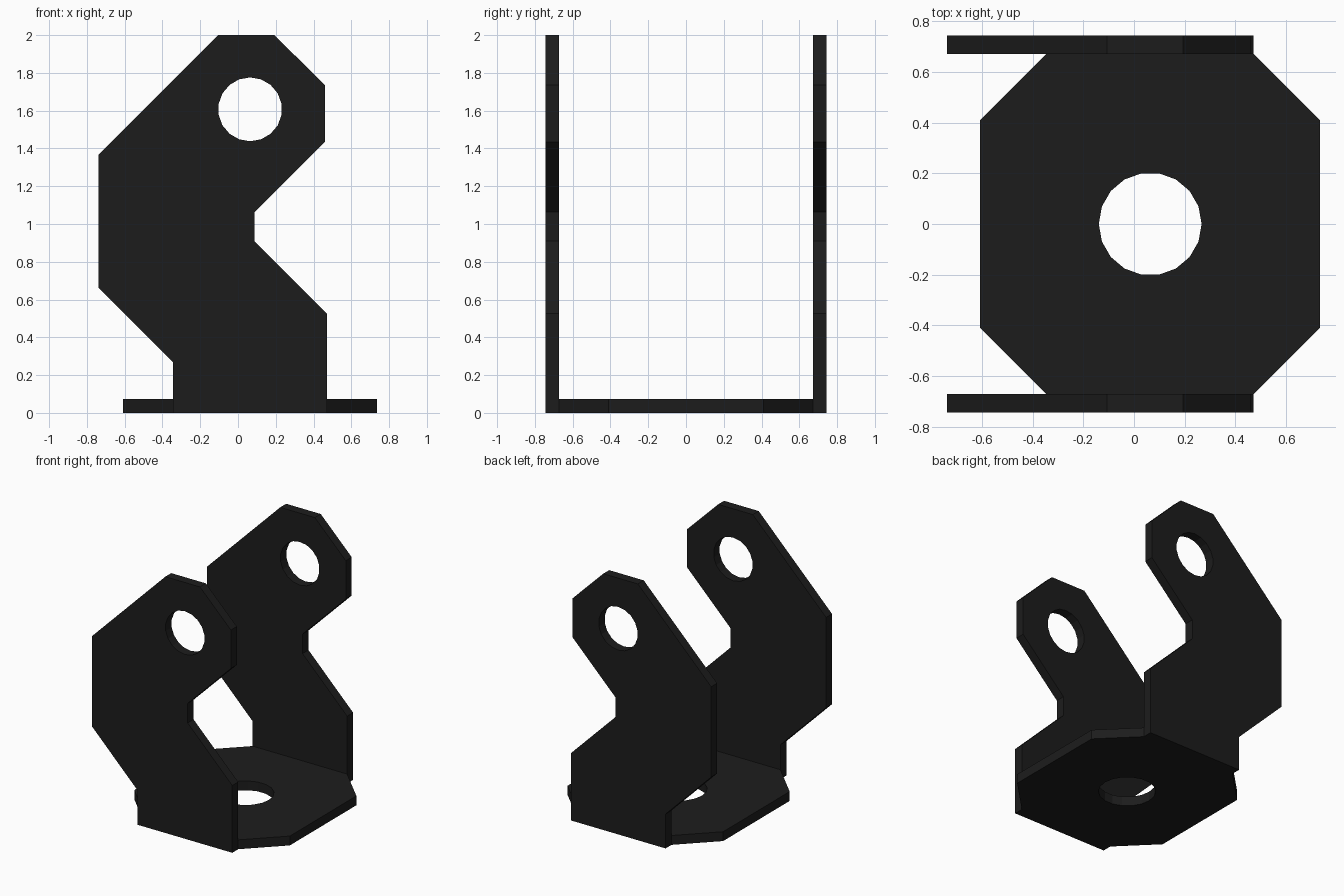
import bpy, bmesh, math
from mathutils import Vector

if "Cube" in bpy.data.objects:
    bpy.data.objects.remove(bpy.data.objects["Cube"])

T = 0.073  # sheet thickness

mat = bpy.data.materials.new("dark_metal")
mat.diffuse_color = (0.012, 0.012, 0.012, 1)
mat.use_nodes = True
mat.node_tree.nodes["Principled BSDF"].inputs["Base Color"].default_value = mat.diffuse_color


def ring(cx, cy, r, start, n=18):
    return [(cx + r * math.cos(start + math.tau * i / n),
             cy + r * math.sin(start + math.tau * i / n)) for i in range(n)]


def plate(name, outline, hole, place, thickness):
    """Flat sheet with one hole: fill between two loops, then extrude."""
    bm = bmesh.new()
    for loop in (outline, hole):
        vs = [bm.verts.new(place(*p)) for p in loop]
        for i, v in enumerate(vs):
            bm.edges.new((v, vs[i - 1]))
    bmesh.ops.triangle_fill(bm, edges=bm.edges[:], use_beauty=True)
    ext = bmesh.ops.extrude_face_region(bm, geom=bm.faces[:], use_keep_orig=True)
    moved = [g for g in ext["geom"] if isinstance(g, bmesh.types.BMVert)]
    bmesh.ops.translate(bm, verts=moved, vec=thickness)
    bmesh.ops.recalc_face_normals(bm, faces=bm.faces[:])
    me = bpy.data.meshes.new(name)
    bm.to_mesh(me)
    bm.free()
    me.materials.append(mat)
    ob = bpy.data.objects.new(name, me)
    bpy.context.collection.objects.link(ob)
    return ob


# Octagonal base with a central hole
Y = 0.745 - T
base = [(-0.345, -Y), (0.472, -Y), (0.735, -0.41), (0.735, 0.41),
        (0.472, Y), (-0.345, Y), (-0.608, 0.41), (-0.608, -0.41)]
plate("base_plate", base, ring(0.064, 0, 0.203, 0),
      lambda x, y: Vector((x, y, 0)), Vector((0, 0, T)))

# Bent upright arm with a pivot hole, mirrored to the other side
arm = [(-0.345, 0), (0.472, 0), (0.472, 0.525), (0.087, 0.91), (0.087, 1.063),
       (0.46, 1.435), (0.46, 1.735), (0.193, 2), (-0.106, 2),
       (-0.739, 1.367), (-0.739, 0.662), (-0.345, 0.268)]
arms = plate("side_arms", arm, ring(0.064, 1.607, 0.169, math.pi / 2),
             lambda x, z: Vector((x, -Y, z)), Vector((0, -T, 0)))
mirror = arms.modifiers.new("mirror", "MIRROR")
mirror.use_axis = (False, True, False)
mirror.use_mirror_merge = False
